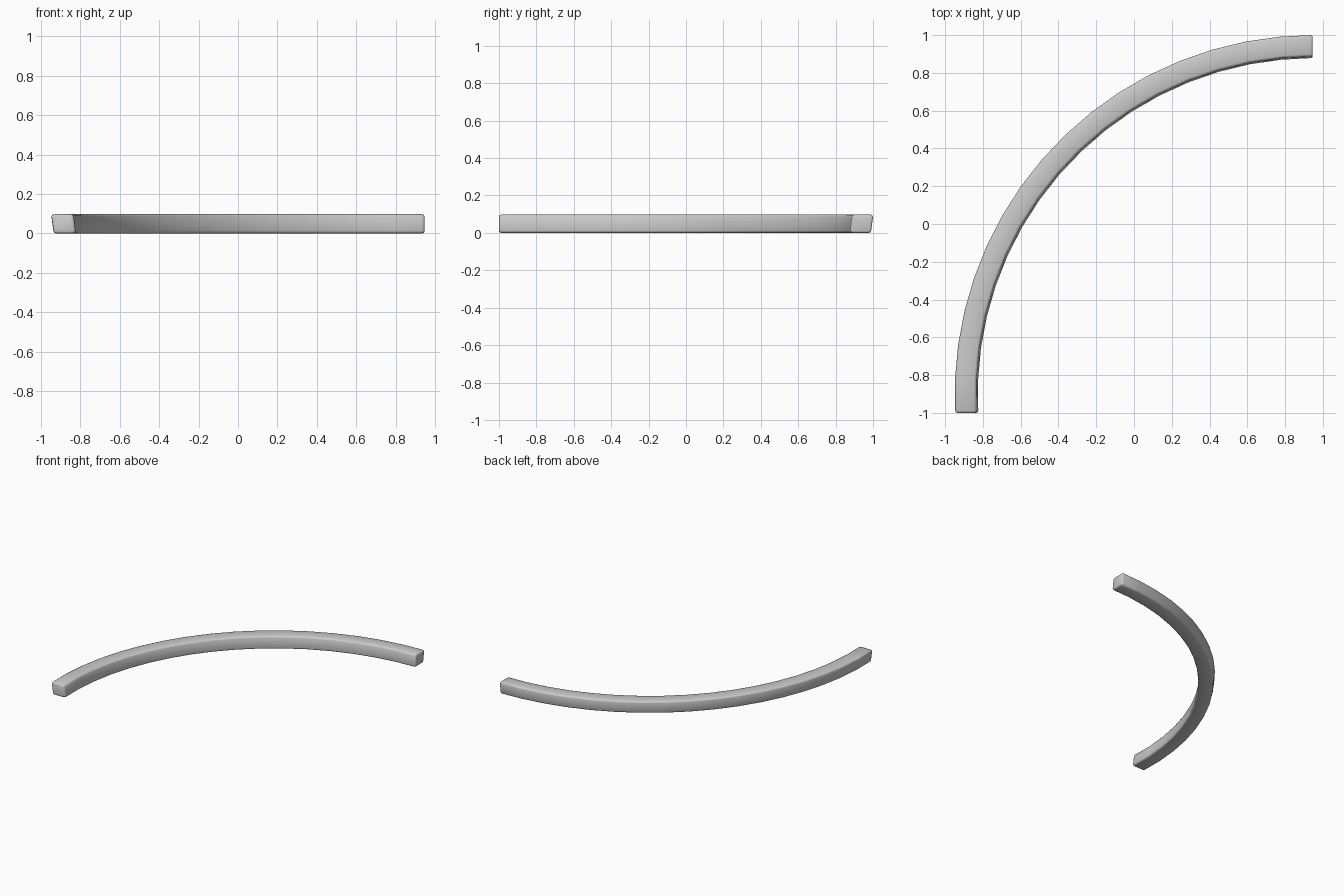
import bpy, bmesh, math

if "Cube" in bpy.data.objects:
    bpy.data.objects.remove(bpy.data.objects["Cube"])

CX, CY, SEGS = 0.951, -0.9, 17
A0, A1 = -0.053, math.pi / 2
B = 0.012

# slightly skewed bevelled rectangle: (radius, height)
corners = [(1.778, 0.0), (1.89, 0.0), (1.90, 0.097), (1.787, 0.097)]
profile = []
for i, (r, z) in enumerate(corners):
    sr = 1 if i in (0, 3) else -1
    sz = 1 if i in (0, 1) else -1
    a, m, b = (r, z + sz * B), (r + sr * B * .3, z + sz * B * .3), (r + sr * B, z)
    profile += [a, m, b] if i in (0, 2) else [b, m, a]

mr = sum(p[0] for p in profile) / len(profile)
mz = sum(p[1] for p in profile) / len(profile)


def inset(d):
    return [(mr + (r - mr) * (1 - d / 0.057), mz + (z - mz) * (1 - d / 0.048))
            for r, z in profile]


bm = bmesh.new()
rings = []


def add_ring(prof, t, shift=0.0, end=0):
    ring = []
    for r, z in prof:
        x, y = CX - r * math.cos(t), CY + r * math.sin(t)
        if end == -1:
            y = -1.0 + shift
        if end == 1:
            x = 0.946 - shift
        ring.append(bm.verts.new((x, y, z)))
    rings.append(ring)


# curved bar with rounded ends
add_ring(inset(0.009), A0, 0, -1)
add_ring(inset(0.003), A0, 0.003, -1)
add_ring(profile, A0, 0.012, -1)
for k in range(1, SEGS):
    add_ring(profile, A0 + (A1 - A0) * k / SEGS)
add_ring(profile, A1, 0.012, 1)
add_ring(inset(0.003), A1, 0.003, 1)
add_ring(inset(0.009), A1, 0, 1)

n = len(profile)
for a, b in zip(rings, rings[1:]):
    for j in range(n):
        bm.faces.new((a[j], a[(j + 1) % n], b[(j + 1) % n], b[j]))
bm.faces.new(rings[0])
bm.faces.new(rings[-1])
bmesh.ops.recalc_face_normals(bm, faces=bm.faces[:])

me = bpy.data.meshes.new("curved_bar")
bm.to_mesh(me)
bm.free()
bar = bpy.data.objects.new("curved_bar", me)
bpy.context.collection.objects.link(bar)
bpy.context.view_layer.objects.active = bar
bar.select_set(True)
bpy.ops.object.shade_smooth_by_angle(angle=math.radians(50))
